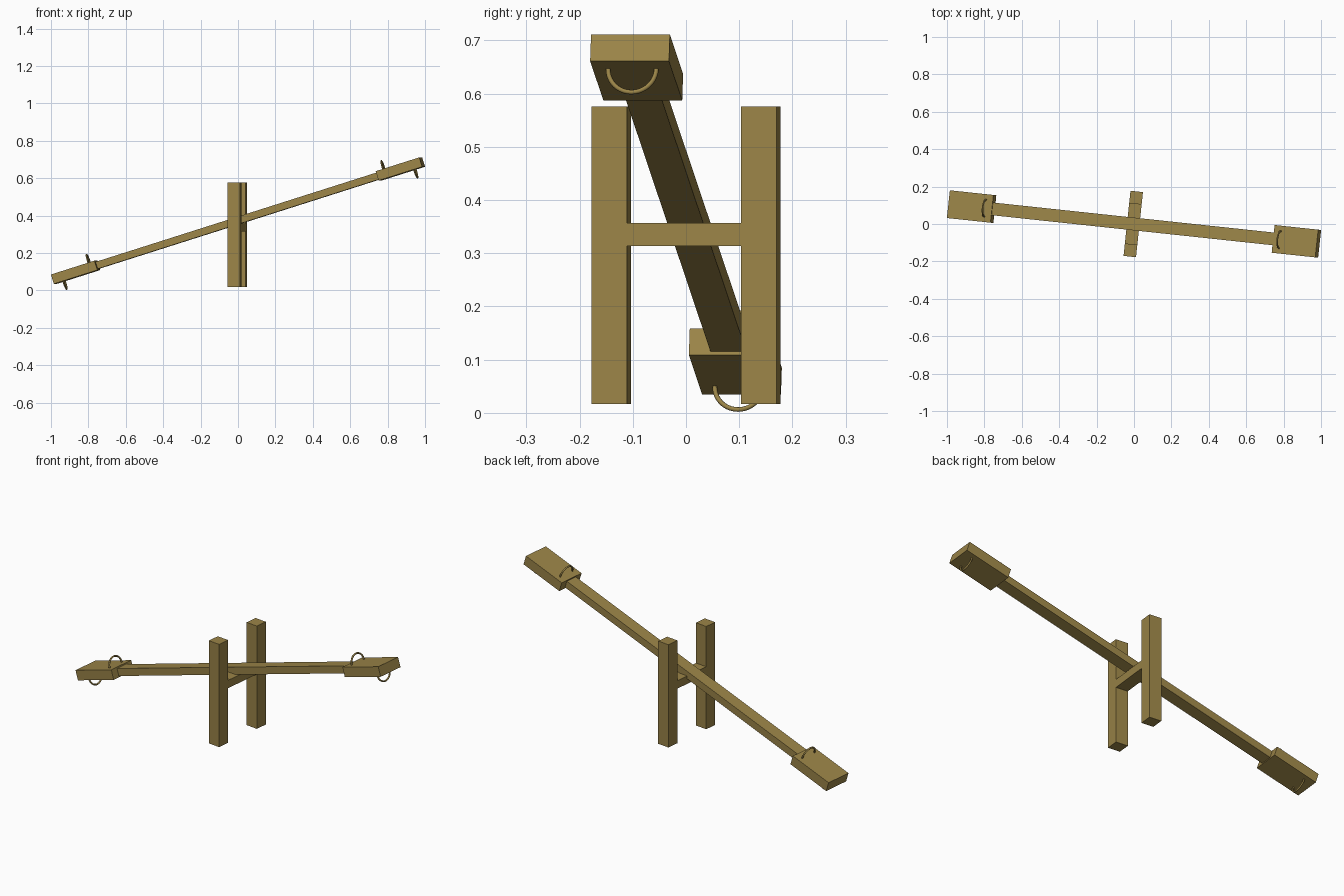
import bpy, math
from mathutils import Matrix, Vector

if "Cube" in bpy.data.objects:
    bpy.data.objects.remove(bpy.data.objects["Cube"])

mat = bpy.data.materials.new("olive_wood")
mat.diffuse_color = (0.33, 0.235, 0.065, 1)
mat.use_nodes = True
mat.node_tree.nodes["Principled BSDF"].inputs["Base Color"].default_value = mat.diffuse_color

TURN = Matrix.Rotation(math.radians(-6.1), 4, 'Z')
BASE = Matrix.Translation((-0.004, 0, 0)) @ TURN
TILT = Matrix.Translation((0, 0, 0.373)) @ TURN @ Matrix.Rotation(math.radians(-17.55), 4, 'Y')


def box(name, centre, size, frame):
    bpy.ops.mesh.primitive_cube_add(size=1)
    ob = bpy.context.object
    ob.name = name
    ob.data.transform(Matrix.Translation(centre) @ Matrix.Diagonal((*size, 1)))
    ob.matrix_world = frame
    ob.data.materials.append(mat)


def half_ring(name, x, z, up, radius=0.0455, tube=0.0045, steps=20):
    # semicircular tube standing on a seat face, square to the plank
    curve = bpy.data.curves.new(name, 'CURVE')
    curve.dimensions = '3D'
    curve.bevel_depth = tube
    curve.bevel_resolution = 2
    curve.use_fill_caps = True
    spline = curve.splines.new('POLY')
    spline.points.add(steps)
    for i, p in enumerate(spline.points):
        a = math.pi * i / steps
        p.co = (x, radius * math.cos(a), z + up * radius * math.sin(a), 1)
    spline.use_smooth = True
    ob = bpy.data.objects.new(name, curve)
    bpy.context.collection.objects.link(ob)
    ob.matrix_world = TILT
    curve.materials.append(mat)


# Support frame: two posts and a crossbar
for side, y in (("front", -0.1415), ("back", 0.1415)):
    box(side + "_post", (0, y, 0.2965), (0.067, 0.067, 0.559), BASE)
box("crossbar", (0, 0, 0.3355), (0.067, 0.217, 0.043), BASE)

# Tilted plank with a seat, top handle and bottom bumper at each end
SEAT_L, SEAT_T, END = 0.2455, 0.0525, 1.0385
box("plank", (0, 0, 0), (2 * (END - SEAT_L) + 0.02, 0.068, 0.039), TILT)
for side, s in (("left", -1), ("right", 1)):
    box(side + "_seat", (s * (END - SEAT_L / 2), 0, 0), (SEAT_L, 0.149, SEAT_T), TILT)
    half_ring(side + "_handle", s * 0.831, SEAT_T / 2, 1)
    half_ring(side + "_bumper", s * 0.989, -SEAT_T / 2, -1)
